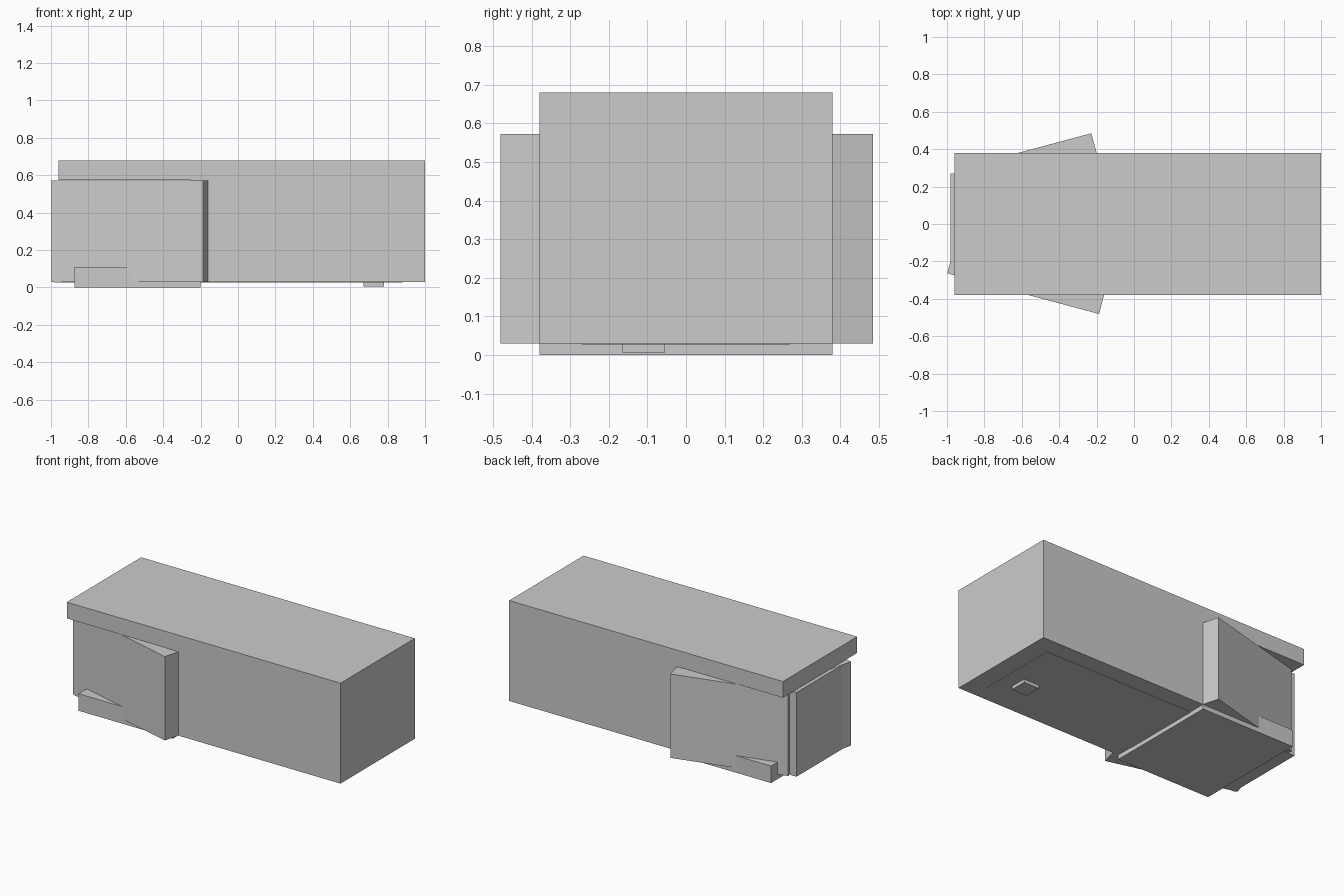
import bpy, bmesh, math
from mathutils import Matrix, Vector

if "Cube" in bpy.data.objects:
    bpy.data.objects.remove(bpy.data.objects["Cube"])


def finish(name, bm):
    bmesh.ops.recalc_face_normals(bm, faces=bm.faces)
    mesh = bpy.data.meshes.new(name)
    bm.to_mesh(mesh)
    bm.free()
    obj = bpy.data.objects.new(name, mesh)
    bpy.context.collection.objects.link(obj)
    return obj


def box(name, x, y, z):
    """Axis-aligned block between (min, max) pairs."""
    bm = bmesh.new()
    bmesh.ops.create_cube(bm, size=1)
    for v in bm.verts:
        v.co = [(a + b) / 2 + c * (b - a) for (a, b), c in zip((x, y, z), v.co)]
    return finish(name, bm)


def angled_block(name, corner, angle, x, y, z):
    """Block turned about the vertical, with its local origin at corner."""
    obj = box(name, x, y, z)
    obj.data.transform(Matrix.Translation(Vector((*corner, 0))) @
                       Matrix.Rotation(math.radians(angle), 4, 'Z'))
    return obj


# Housing: side profile with an overhanging roof at the left end
profile = [(-0.96, 0.68), (1.0, 0.68), (1.0, 0.03),
           (-0.25, 0.03), (-0.25, 0.575), (-0.96, 0.575)]
bm = bmesh.new()
face = bm.faces.new([bm.verts.new((x, -0.38, z)) for x, z in profile])
ext = bmesh.ops.extrude_face_region(bm, geom=[face])
bmesh.ops.translate(bm, vec=(0, 0.76, 0),
                    verts=[g for g in ext['geom'] if isinstance(g, bmesh.types.BMVert)])
finish("housing", bm)

# Inner core, just showing below the housing and out of its left end
box("inner_core", (-0.98, 0.88), (-0.27, 0.27), (0.027, 0.572))

# Wedge blocks swung out on either side
angled_block("front_side_block", (-0.187, -0.481), -15, (-0.84, 0), (0, 0.5), (0.03, 0.573))
angled_block("back_side_block", (-0.228, 0.485), 15, (-0.735, 0), (-0.5, 0), (0.03, 0.573))

# Base tray and small foot
box("base_tray", (-0.875, -0.2), (-0.38, 0.38), (0, 0.11))
box("foot", (0.67, 0.78), (-0.165, -0.055), (0.006, 0.04))
